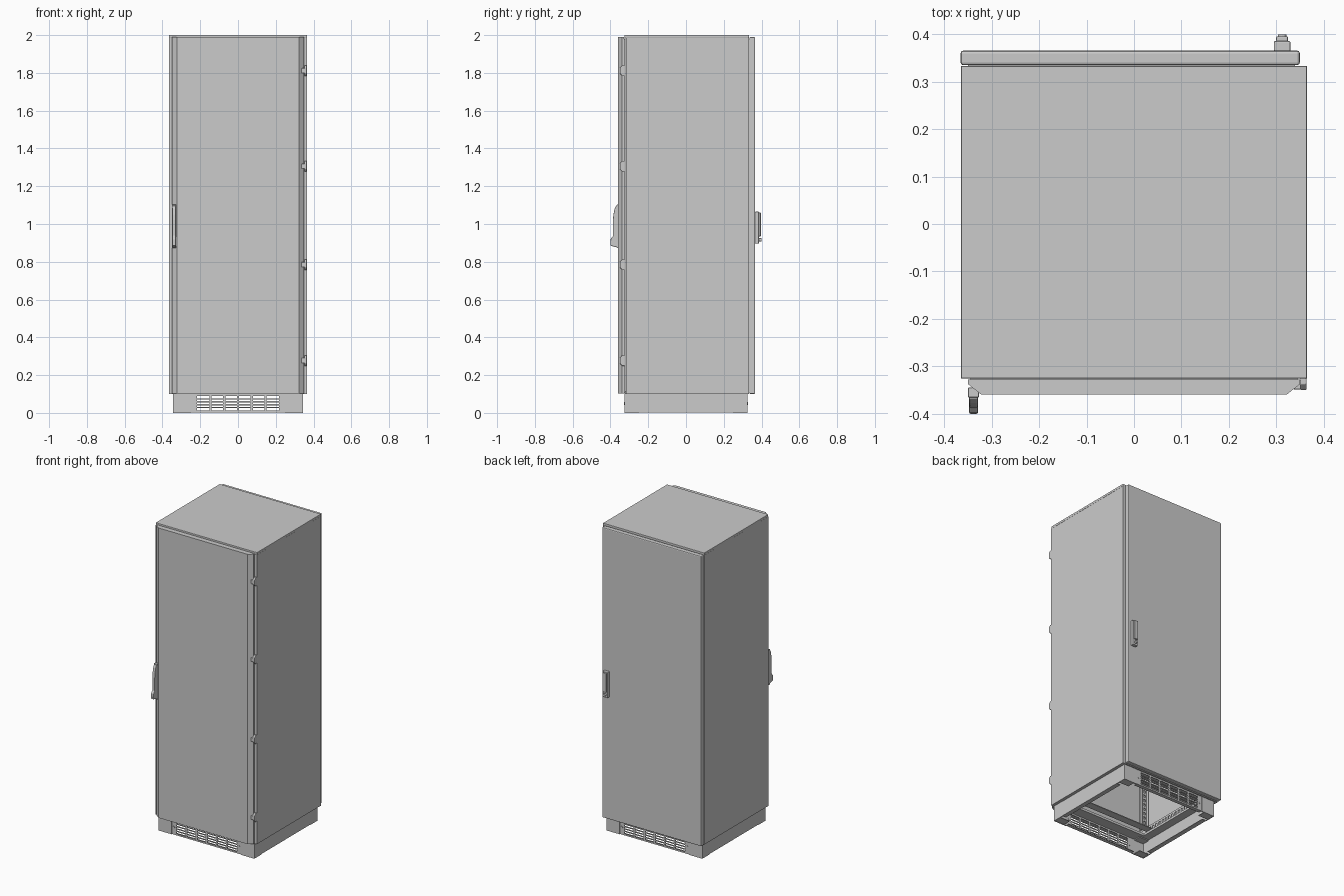
import bpy, bmesh, math
from mathutils import Vector, Matrix

if "Cube" in bpy.data.objects:
    bpy.data.objects.remove(bpy.data.objects["Cube"])


def finish(name, bm, bevel=0.0, segs=2):
    bmesh.ops.recalc_face_normals(bm, faces=bm.faces)
    me = bpy.data.meshes.new(name)
    bm.to_mesh(me)
    bm.free()
    ob = bpy.data.objects.new(name, me)
    bpy.context.collection.objects.link(ob)
    if bevel:
        m = ob.modifiers.new("bevel", 'BEVEL')
        m.width, m.segments, m.limit_method = bevel, segs, 'ANGLE'
    return ob


def boxes(name, spans, bevel=0.0):
    """One object from boxes given as (x0, x1, y0, y1, z0, z1)."""
    bm = bmesh.new()
    for x0, x1, y0, y1, z0, z1 in spans:
        mat = Matrix.Translation(((x0 + x1) / 2, (y0 + y1) / 2, (z0 + z1) / 2))
        mat = mat @ Matrix.Diagonal((x1 - x0, y1 - y0, z1 - z0, 1))
        bmesh.ops.create_cube(bm, size=1, matrix=mat)
    return finish(name, bm, bevel)


def prism(name, pts, axis, a, b, bevel=0.0):
    """Extrude a profile along x (points are y,z) or z (points are x,y)."""
    bm = bmesh.new()
    place = (lambda p: (a, *p)) if axis == 'x' else (lambda p: (*p, a))
    face = bm.faces.new([bm.verts.new(place(p)) for p in pts])
    ext = bmesh.ops.extrude_face_region(bm, geom=[face])
    d = Vector((b - a, 0, 0)) if axis == 'x' else Vector((0, 0, b - a))
    bmesh.ops.translate(bm, vec=d, verts=[v for v in ext['geom'] if isinstance(v, bmesh.types.BMVert)])
    return finish(name, bm, bevel)


def disc(name, loc, r, depth):
    """Short cylinder pointing along y."""
    bm = bmesh.new()
    mat = Matrix.Translation(loc) @ Matrix.Rotation(math.pi / 2, 4, 'X')
    bmesh.ops.create_cone(bm, cap_ends=True, segments=16, radius1=r, radius2=r, depth=depth, matrix=mat)
    return finish(name, bm)


def grille(name, outer, inner, n0, n1, cols, rows, bar_u, bar_v, swap=False):
    """Slotted sheet in the xz plane (yz when swapped); inner = slotted area."""
    u0, u1, v0, v1 = outer
    a0, a1, b0, b1 = inner
    rects = [(u0, a0, v0, v1), (a1, u1, v0, v1), (a0, a1, v0, b0), (a0, a1, b1, v1)]
    for i in range(1, cols):
        c = a0 + (a1 - a0) * i / cols
        rects.append((c - bar_u / 2, c + bar_u / 2, b0, b1))
    for j in range(1, rows):
        c = b0 + (b1 - b0) * j / rows
        rects.append((a0, a1, c - bar_v / 2, c + bar_v / 2))
    if swap:
        return boxes(name, [(n0, n1, a, b, c, d) for a, b, c, d in rects])
    return boxes(name, [(a, b, n0, n1, c, d) for a, b, c, d in rects])


# Cabinet shell, open underneath
boxes("roof", [(-.365, .365, -.326, .333, 1.985, 2.0)], .002)
for s, n in ((-1, "left"), (1, "right")):
    x0, x1 = sorted((s * .364, s * .355))
    boxes(n + "_side_panel", [(x0, x1, -.318, .322, .1, 1.985)])
    x0, x1 = sorted((s * .365, s * .315))
    boxes(n + "_front_post", [(x0, x1, -.326, -.319, .1, 1.985)])
    boxes(n + "_back_post", [(x0, x1, .323, .333, .1, 1.985)])
boxes("header_rails", [(-.315, .315, -.326, -.319, 1.94, 1.985),
                       (-.315, .315, .323, .333, 1.94, 1.985)])
boxes("bottom_frame", [(-.355, .355, -.326, -.25, .1, .115), (-.355, .355, .26, .333, .1, .115),
                       (-.355, -.285, -.25, .26, .1, .115), (.285, .355, -.25, .26, .1, .115)])

# Front door with chamfered long edges
prism("front_door", [(-.35, -.328), (-.35, -.338), (-.322, -.36), (.322, -.36),
                     (.35, -.338), (.35, -.328)], 'z', .102, 1.99)
boxes("front_door_seal", [(-.345, .345, -.329, -.325, .106, 1.98)])

# Back door with rounded edges
boxes("back_door", [(-.366, .35, .335, .366, .1, 1.99)], .006)
boxes("back_door_seal", [(-.35, .34, .332, .336, .106, 1.98)])

# Front door hinges
for i, z in enumerate((1.812, 1.306, .785, .277)):
    prism(f"hinge_{i}", [(-.325, z - .028), (-.338, z - .028), (-.35, z - .015),
                         (-.35, z + .015), (-.338, z + .028), (-.325, z + .028)],
          'x', .351, .364, .002)
    boxes(f"hinge_knuckle_{i}", [(.336, .357, -.349, -.33, z - .013, z + .013)], .002)

# Front swing handle
prism("front_handle", [(-.36, 1.10), (-.37, 1.097), (-.378, 1.08), (-.384, 1.05), (-.387, 1.02),
                       (-.387, .935), (-.399, .922), (-.4, .885), (-.36, .875)],
      'x', -.348, -.329, .003)
boxes("front_handle_base", [(-.35, -.327, -.366, -.345, .872, 1.103)], .002)
disc("front_handle_lock", (-.3385, -.397, .903), .006, .008)

# Back handle
boxes("back_handle_base", [(.295, .33, .364, .386, .897, 1.065)], .003)
boxes("back_handle_lever", [(.3, .325, .384, .396, .935, 1.06)], .003)
disc("back_handle_lock", (.3125, .392, .916), .009, .016)

# Plinth corners, solid sides and slotted front and back
for sx in (-1, 1):
    for sy in (-1, 1):
        L = [(.345, .325), (.345, .25), (.339, .25), (.339, .319), (.25, .319), (.25, .325)]
        tag = f"{'right' if sx > 0 else 'left'}_{'back' if sy > 0 else 'front'}"
        prism("plinth_corner_" + tag, [(sx * x, sy * y) for x, y in L], 'z', 0, .1)
        x0, x1 = sorted((sx * .339, sx * .27))
        y0, y1 = sorted((sy * .319, sy * .27))
        boxes("plinth_foot_" + tag, [(x0, x1, y0, y1, .001, .005), (x0, x1, y0, y1, .094, .1)])
        disc("plinth_screw_" + tag, (sx * .235, sy * .322, .05), .007, .01)
for s, n in ((-1, "left"), (1, "right")):
    x0, x1 = sorted((s * .344, s * .339))
    f0, f1 = sorted((s * .344, s * .315))
    boxes(n + "_plinth_panel", [(x0, x1, -.25, .25, .002, .1), (f0, f1, -.25, .25, .002, .006)])
for s, n in ((-1, "front"), (1, "back")):
    y0, y1 = sorted((s * .324, s * .319))
    f0, f1 = sorted((s * .324, s * .3))
    grille(n + "_plinth_grille", (-.25, .25, .002, .1), (-.218, .218, .012, .09),
           y0, y1, 6, 5, .012, .006)
    boxes(n + "_plinth_flange", [(-.25, .25, f0, f1, .002, .005)])

# Inner frame: equipment uprights, side rails and floor beams
for s, n in ((-1, "left"), (1, "right")):
    a, b = sorted((s * .232, s * .262))
    for y, m in ((-.2, "front"), (.2, "back")):
        grille(f"{n}_{m}_upright", (a, b, .12, 1.94), (a + .009, b - .009, .14, 1.92),
               y - .002, y + .002, 1, 60, .01, .014)
        x0, x1 = sorted((s * .262, s * .266))
        boxes(f"{n}_{m}_upright_flange", [(x0, x1, y - .02, y + .02, .12, 1.94)])
    n0, n1 = sorted((s * .305, s * .31))
    for k, z in enumerate((.14, 1.0, 1.9)):
        grille(f"{n}_side_rail_{k}", (-.31, .315, z - .025, z + .025), (-.29, .295, z - .012, z + .012),
               n0, n1, 20, 1, .014, .01, True)
        boxes(f"{n}_rail_spacer_{k}", [(*sorted((s * .306, s * .356)), y - .015, y + .015, z - .02, z + .02)
                                       for y in (-.28, .28)])
for y, n in ((-.2, "front"), (.2, "back")):
    boxes(n + "_floor_beam", [(-.31, .31, y - .025, y + .025, .115, .12),
                              (-.31, .31, y - .025, y - .02, .115, .15)])
